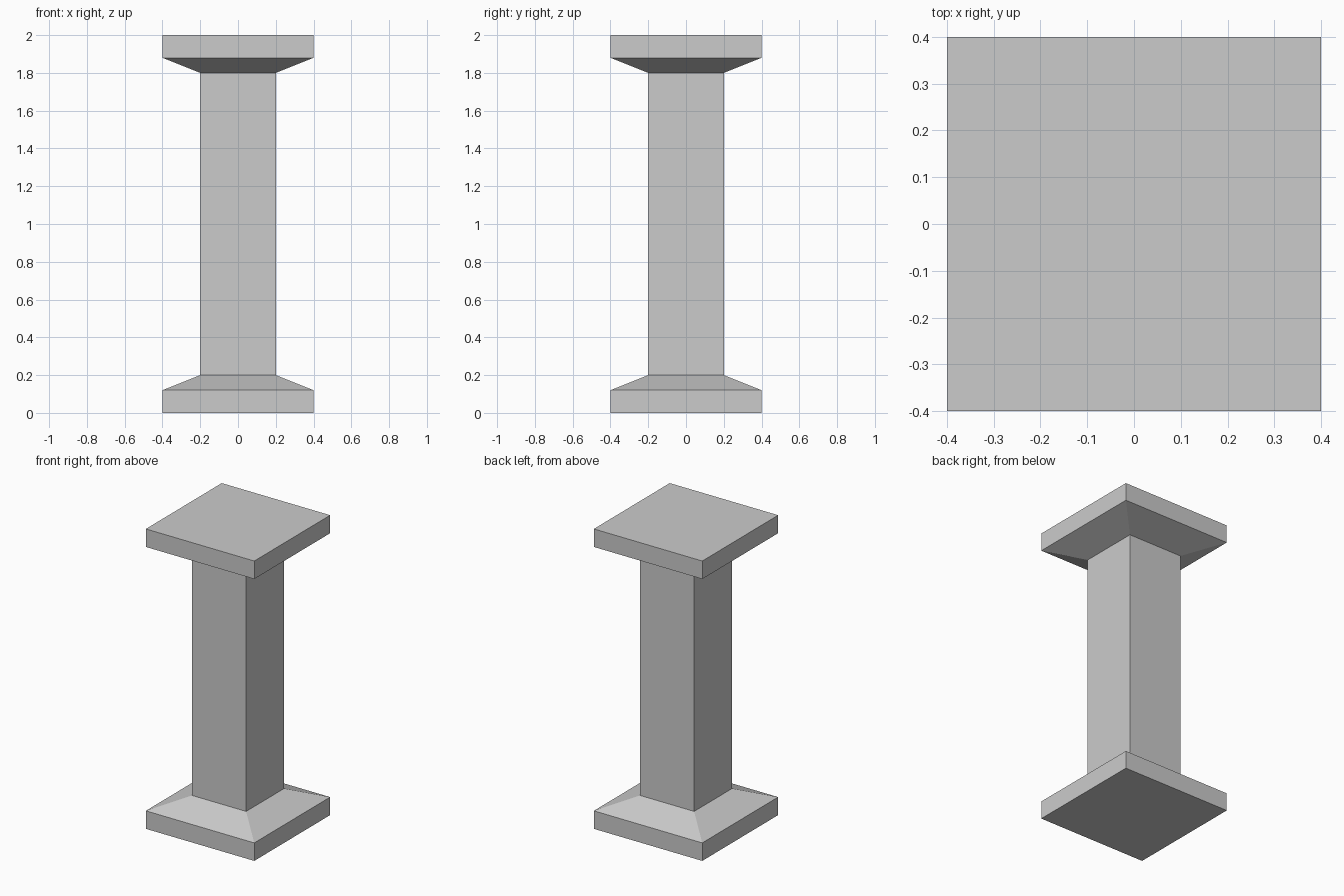
import bpy
import bmesh

cube = bpy.data.objects.get("Cube")
if cube:
    bpy.data.objects.remove(cube, do_unlink=True)

# Plain stone colour
stone = bpy.data.materials.new("light_grey_stone")
stone.use_nodes = True
colour = (0.6, 0.6, 0.6, 1.0)
stone.diffuse_color = colour
stone.node_tree.nodes["Principled BSDF"].inputs["Base Color"].default_value = colour

CORNERS = [(-1, -1), (1, -1), (1, 1), (-1, 1)]


def square_loft(name, profile, cap_bottom=False, cap_top=False):
    """Join square rings, given as (half width, height) from bottom to top."""
    bm = bmesh.new()
    rings = [[bm.verts.new((x * half, y * half, z)) for x, y in CORNERS]
             for half, z in profile]
    for low, high in zip(rings, rings[1:]):
        for i in range(4):
            j = (i + 1) % 4
            bm.faces.new((low[i], low[j], high[j], high[i]))
    if cap_bottom:
        bm.faces.new(rings[0][::-1])
    if cap_top:
        bm.faces.new(rings[-1])
    mesh = bpy.data.meshes.new(name)
    bm.to_mesh(mesh)
    bm.free()
    mesh.materials.append(stone)
    obj = bpy.data.objects.new(name, mesh)
    bpy.context.collection.objects.link(obj)
    return obj


HEIGHT, WIDE, NARROW = 2.0, 0.4, 0.2
SLAB, SLOPE = 0.12, 0.2

# Base slab with sloped shoulders, shaft, and the same shape flipped as capital
foot = [(WIDE, 0), (WIDE, SLAB), (NARROW, SLOPE)]
head = [(half, HEIGHT - z) for half, z in reversed(foot)]
square_loft("base", foot, cap_bottom=True)
square_loft("shaft", [foot[-1], head[0]])
square_loft("capital", head, cap_top=True)
